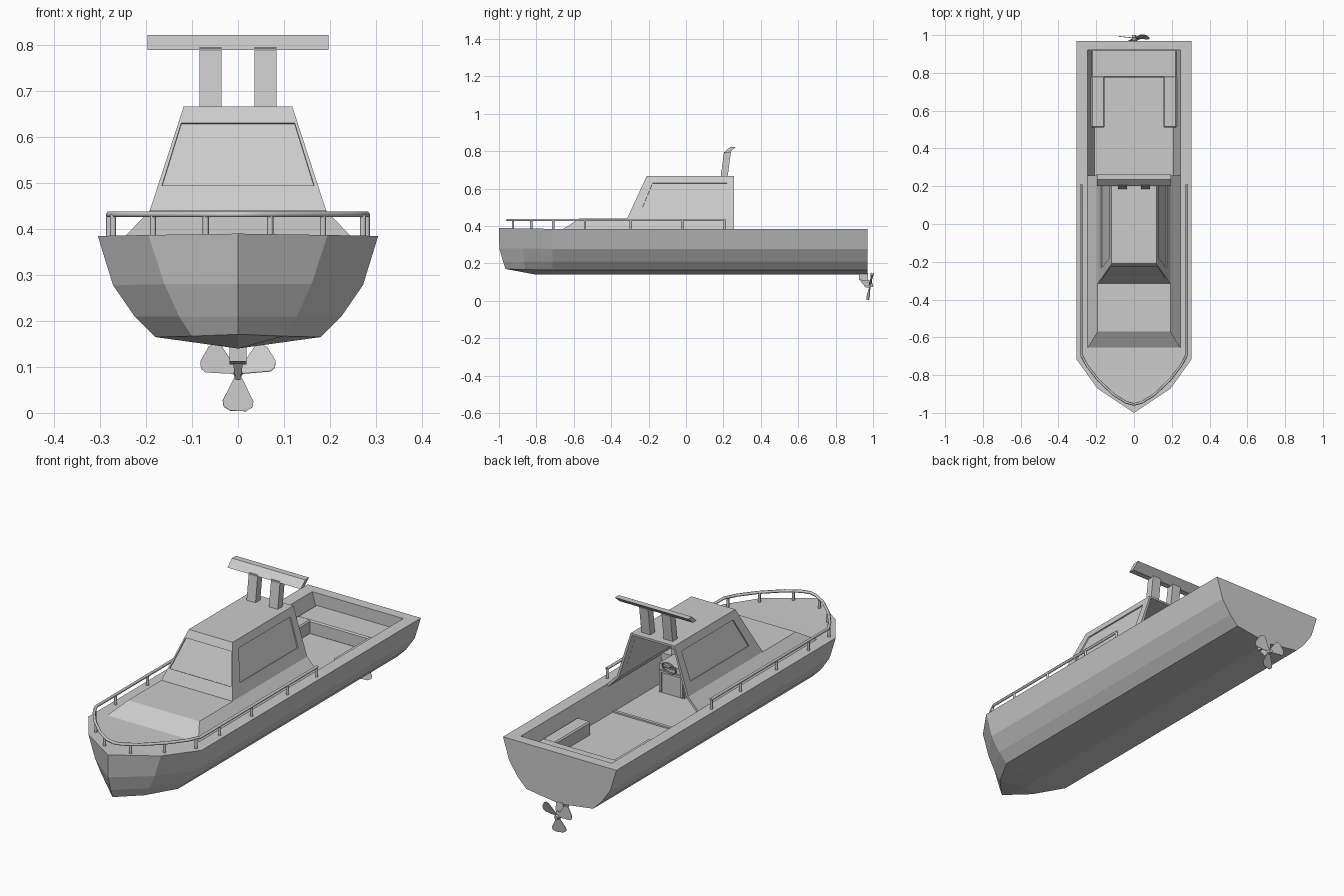
import bpy, bmesh
from math import radians
from mathutils import Vector, Matrix

if "Cube" in bpy.data.objects:
    bpy.data.objects.remove(bpy.data.objects["Cube"])


def finish(name, bm):
    bmesh.ops.remove_doubles(bm, verts=bm.verts, dist=1e-5)
    bmesh.ops.recalc_face_normals(bm, faces=bm.faces)
    me = bpy.data.meshes.new(name)
    bm.to_mesh(me)
    bm.free()
    ob = bpy.data.objects.new(name, me)
    bpy.context.collection.objects.link(ob)
    return ob


def loft(name, rings):
    """Closed solid through rings of equal point count."""
    bm = bmesh.new()
    vs = [[bm.verts.new(p) for p in r] for r in rings]
    n = len(vs[0])
    for a, b in zip(vs, vs[1:]):
        for i in range(n):
            j = (i + 1) % n
            bm.faces.new((a[i], a[j], b[j], b[i]))
    bm.faces.new(vs[0])
    bm.faces.new(vs[-1])
    bmesh.ops.dissolve_degenerate(bm, edges=bm.edges, dist=1e-5)
    return finish(name, bm)


def box(name, x0, x1, y0, y1, z0, z1, bevel=0):
    ring = lambda y: [(x0, y, z0), (x1, y, z0), (x1, y, z1), (x0, y, z1)]
    ob = loft(name, [ring(y0), ring(y1)])
    if bevel:
        ob.modifiers.new("bevel", "BEVEL").width = bevel
    return ob


def side_prism(name, x0, x1, yz):
    return loft(name, [[(x, y, z) for y, z in yz] for x in (x0, x1)])


def tube(name, pts, r):
    cu = bpy.data.curves.new(name, "CURVE")
    cu.dimensions = "3D"
    cu.bevel_depth, cu.bevel_resolution, cu.use_fill_caps = r, 1, True
    sp = cu.splines.new("POLY")
    sp.points.add(len(pts) - 1)
    for p, co in zip(sp.points, pts):
        p.co = (*co, 1)
    ob = bpy.data.objects.new(name, cu)
    bpy.context.collection.objects.link(ob)
    return ob


# Hull: half sections from keel to gunwale, mirrored into rings
def hull_ring(half):
    return half + [(-x, y, z) for x, y, z in reversed(half[1:])]


section = [(0, .14), (.18, .165), (.225, .21), (.272, .278), (.305, .385)]
hull = loft("hull", [
    hull_ring([(x, .97, z) for x, z in section]),
    hull_ring([(x, -.715, z) for x, z in section]),
    hull_ring([(0, -.80, .14), (.10, -.86, .167), (.128, -.865, .21),
               (.16, -.87, .28), (.195, -.87, .387)]),
    hull_ring([(0, -.962, .17), (0, -.964, .171), (0, -.978, .21),
               (0, -.998, .28), (0, -1, .39)])])

# Cockpit well with sloping side walls
well = [(-.21, .26), (.21, .26), (.2506, .405), (-.2506, .405)]
cutter = loft("cockpit_cutter", [[(x, y, z) for x, z in well] for y in (-.15, .92)])
cutter.hide_render = True
cutter.hide_viewport = True
cut = hull.modifiers.new("cockpit", "BOOLEAN")
cut.object, cut.operation, cut.solver = cutter, "DIFFERENCE", "EXACT"

# Cabin and foredeck trunk: open-backed shell with recessed windows
bm = bmesh.new()


def face(*pts):
    bm.faces.new([bm.verts.new(p) for p in pts])


def window(bl, br, tr, tl, u0, u1, v0, v1, depth):
    bl, br, tr, tl = map(Vector, (bl, br, tr, tl))
    at = lambda u, v: bl.lerp(br, u).lerp(tl.lerp(tr, u), v)
    outer = [bl, br, tr, tl]
    inner = [at(u0, v0), at(u1, v0), at(u1, v1), at(u0, v1)]
    n = (br - bl).cross(tl - bl).normalized()
    if n.dot(bl + tr - 2 * Vector((0, 0, .4))) < 0:
        n = -n
    deep = [p - n * depth for p in inner]
    for i in range(4):
        j = (i + 1) % 4
        face(outer[i], outer[j], inner[j], inner[i])
        face(inner[i], inner[j], deep[j], deep[i])
    face(*deep)


half = [(.245, -.655, .385), (.192, -.57, .44), (.192, -.315, .44), (.118, -.21, .667),
        (.118, .257, .667), (.192, .257, .44), (.245, .257, .385)]
a, b, c, d, e, f, g = half
A, B, C, D, E, F, G = [(-x, y, z) for x, y, z in half]
face(a, b, B, A)
face(b, c, C, B)
face(d, e, E, D)
window(C, c, d, D, .025, .975, .24, .84, .006)
for p, q, r, s, t, w, h in ((a, b, c, d, e, f, g), (A, B, C, D, E, F, G)):
    face(p, q, r, w, h)
    window(r, w, t, s, .1, .92, .24, .84, .006)
cabin = finish("cabin", bm)
sol = cabin.modifiers.new("walls", "SOLIDIFY")
sol.thickness, sol.offset = .012, -1

# Roof masts and antenna bar
for x in (-.06, .06):
    side_prism("roof_mast", x - .024, x + .024,
               [(.185, .66), (.222, .66), (.24, .795), (.203, .795)])
side_prism("antenna_bar", -.197, .197, [(.2, .79), (.228, .79), (.265, .822), (.235, .822)])

# Seats, sill and helm
box("stern_bench", -.226, .226, .775, .925, .255, .325, .006)
for s in (-1, 1):
    x = sorted((s * .155, s * .227))
    box("side_bench", *x, .51, .785, .255, .325, .006)
box("floor_sill", -.208, .208, .25, .265, .255, .267)
box("helm_console", .03, .165, -.16, -.03, .255, .40)
for x in (.035, .15):
    box("console_frame", x, x + .01, -.032, -.022, .265, .37)
box("console_frame_top", .035, .16, -.032, -.022, .36, .37)
box("dashboard", -.18, .18, -.25, -.14, .38, .425)
bpy.ops.mesh.primitive_torus_add(major_radius=.035, minor_radius=.004, major_segments=20,
                                 minor_segments=6, location=(.09, 0, .405),
                                 rotation=(radians(65), 0, 0))
bpy.context.object.name = "steering_wheel"
tube("steering_column", [(.09, -.05, .385), (.09, 0, .405)], .005)
tube("wheel_spoke", [(.056, 0, .405), (.124, 0, .405)], .003)

# Bow railing with posts
side = [(.28, .21), (.28, -.69), (.25, -.748), (.19, -.825), (.105, -.905), (.04, -.945)]
path = side + [(0, -.955)] + [(-x, y) for x, y in reversed(side)]
tube("railing", [(x, y, .432) for x, y in path], .007)
for x, y in [(.28, .205), (.28, -.02), (.28, -.295), (.28, -.54), (.272, -.71),
             (.185, -.828), (.07, -.925)]:
    for s in (-1, 1):
        tube("railing_post", [(s * x, y, .38), (s * x, y, .432)], .007)

# Propeller: strut, hub and three blades in a tilted plane
side_prism("propeller_strut", -.019, .019, [(.925, .148), (.972, .148), (.975, .105), (.925, .112)])
loft("strut_tip", [[(-w, y0, z), (w, y0, z), (w, y1, z), (-w, y1, z)]
                   for w, y0, y1, z in ((.011, .93, .985, .108), (.005, .96, .99, .072))])
tube("propeller_hub", [(0, .96, .088), (0, 1, .084)], .01)
outline = [(.005, .004), (.018, .03), (.034, .062), (.032, .075), (.018, .084)]
outline += [(-x, z) for x, z in reversed(outline)]
for k in range(3):
    bm = bmesh.new()
    bm.faces.new([bm.verts.new((x, 0, -z)) for x, z in outline])
    bm.transform(Matrix.Translation((0, .985, .087)) @ Matrix.Rotation(radians(-10), 4, "X")
                 @ Matrix.Rotation(radians(120 * k), 4, "Y") @ Matrix.Rotation(radians(12), 4, "Z"))
    blade = finish("propeller_blade", bm)
    m = blade.modifiers.new("thickness", "SOLIDIFY")
    m.thickness, m.offset = .003, 0
